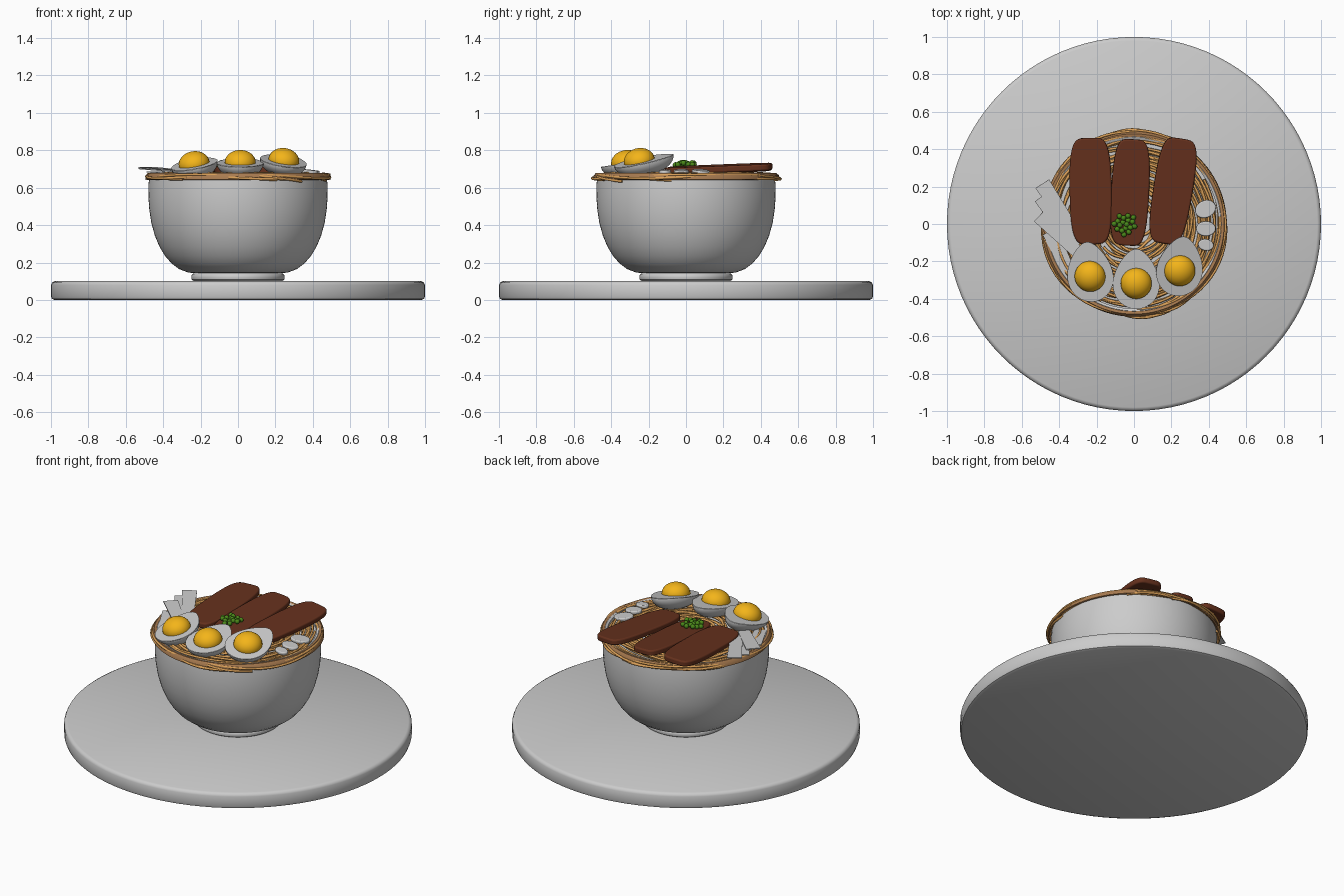
import bpy, bmesh, math, random
from mathutils import Vector, Matrix

if "Cube" in bpy.data.objects:
    bpy.data.objects.remove(bpy.data.objects["Cube"])
random.seed(4)


def material(name, col):
    m = bpy.data.materials.new(name)
    m.diffuse_color = (*col, 1)
    m.use_nodes = True
    m.node_tree.nodes["Principled BSDF"].inputs["Base Color"].default_value = m.diffuse_color
    return m


NOODLE = material("noodle", (0.72, 0.36, 0.10))
RIM = material("rim_brown", (0.40, 0.20, 0.08))
MEAT = material("meat", (0.13, 0.03, 0.012))
YOLK = material("yolk", (0.90, 0.46, 0.01))
GREEN = material("green", (0.07, 0.25, 0.01))


def finish(name, bm, mat=None, angle=40):
    bmesh.ops.recalc_face_normals(bm, faces=bm.faces)
    me = bpy.data.meshes.new(name)
    bm.to_mesh(me)
    bm.free()
    ob = bpy.data.objects.new(name, me)
    bpy.context.collection.objects.link(ob)
    if mat:
        me.materials.append(mat)
    bpy.ops.object.select_all(action='DESELECT')
    ob.select_set(True)
    bpy.context.view_layer.objects.active = ob
    bpy.ops.object.shade_smooth_by_angle(angle=math.radians(angle))
    return ob


def lathe(name, profile, mat=None, closed=False, steps=96):
    bm = bmesh.new()
    vs = [bm.verts.new((r, 0, z)) for r, z in profile]
    pairs = list(zip(vs, vs[1:])) + ([(vs[-1], vs[0])] if closed else [])
    es = [bm.edges.new(p) for p in pairs]
    bmesh.ops.spin(bm, geom=vs + es, axis=(0, 0, 1), cent=(0, 0, 0),
                   steps=steps, angle=2 * math.pi)
    bmesh.ops.remove_doubles(bm, verts=bm.verts, dist=1e-5)
    return finish(name, bm, mat)


def slab(name, outline, thick, bevel, mat=None):
    """Extruded outline, top face at local z = 0, rounded edges."""
    bm = bmesh.new()
    f = bm.faces.new([bm.verts.new((x, y, -thick)) for x, y in outline])
    ext = bmesh.ops.extrude_face_region(bm, geom=[f])
    bmesh.ops.translate(bm, vec=(0, 0, thick),
                        verts=[v for v in ext["geom"] if isinstance(v, bmesh.types.BMVert)])
    ob = finish(name, bm, mat)
    if bevel:
        b = ob.modifiers.new("round", 'BEVEL')
        b.width, b.segments = bevel, 3
    return ob


def place(ob, loc, rx=0, ry=0, rz=0):
    ob.location = loc
    ob.rotation_euler = [math.radians(a) for a in (rx, ry, rz)]


# Serving board and bowl
lathe("board", [(0, 0), (0.98, 0), (0.995, 0.006), (1, 0.02), (1, 0.08),
                (0.994, 0.093), (0.98, 0.1), (0, 0.1)])
lathe("bowl_foot", [(0, 0.1), (0.235, 0.1), (0.247, 0.108), (0.25, 0.12),
                    (0.247, 0.135), (0.235, 0.145), (0, 0.145)])
lathe("bowl", [(0, 0.14), (0.22, 0.14), (0.27, 0.148), (0.315, 0.165), (0.355, 0.195),
               (0.39, 0.235), (0.42, 0.285), (0.445, 0.345), (0.463, 0.41), (0.474, 0.48),
               (0.479, 0.55), (0.478, 0.62), (0.474, 0.67), (0.465, 0.678), (0.452, 0.672),
               (0.452, 0.56), (0.43, 0.42), (0.38, 0.27), (0.29, 0.19), (0, 0.18)])
lathe("broth", [(0, 0.655), (0.455, 0.655)])
lathe("bowl_rim_band", [(0.465, 0.676), (0.482, 0.679), (0.494, 0.664), (0.496, 0.645),
                        (0.488, 0.642), (0.470, 0.660)], RIM, closed=True)


# Noodles: wavering, slightly off-centre arcs
cu = bpy.data.curves.new("noodles", 'CURVE')
cu.dimensions = '3D'
cu.bevel_depth, cu.bevel_resolution = 0.0075, 1
for i in range(48):
    r = 0.06 + 0.43 * (i / 47) ** 0.75
    outer = max(0, (r - 0.42) / 0.07)
    ox, oy = random.uniform(-0.018, 0.018), random.uniform(-0.022, 0.022)
    a0, arc = random.uniform(0, 6.28), random.uniform(3.5, 6.1)
    p1, p2, k = random.uniform(0, 6.28), random.uniform(0, 6.28), random.choice((2, 3, 4))
    n = 64
    sp = cu.splines.new('POLY')
    sp.points.add(n - 1)
    for j in range(n):
        a = a0 + arc * j / (n - 1)
        rr = r + 0.010 * math.sin(k * a + p1)
        z = 0.668 + 0.010 * math.sin(3 * a + p2) - 0.008 * outer
        sp.points[j].co = (ox + rr * math.cos(a), oy + rr * math.sin(a), z, 1)
cu.use_fill_caps = True
noodles = bpy.data.objects.new("noodles", cu)
noodles.data.materials.append(NOODLE)
bpy.context.collection.objects.link(noodles)


# Loose noodle ends hanging over the rim
cu2 = bpy.data.curves.new("loose_noodles", 'CURVE')
cu2.dimensions = '3D'
cu2.bevel_depth, cu2.bevel_resolution = 0.0075, 1
for deg in (-80, -72, -60, -25, 60, 92, 150, 215):
    sp = cu2.splines.new('POLY')
    sp.points.add(11)
    tilt = random.uniform(-0.03, 0.03)
    for j in range(12):
        t = j / 11
        a = math.radians(deg + 32 * (t - 0.5))
        rr = 0.49 + 0.015 * math.sin(t * 3.1)
        sp.points[j].co = (rr * math.cos(a) * 0.96, rr * math.sin(a),
                           0.648 + tilt * (t - 0.5), 1)
loose = bpy.data.objects.new("loose_noodles", cu2)
cu2.use_fill_caps = True
cu2.materials.append(NOODLE)
bpy.context.collection.objects.link(loose)


# Halved eggs: egg-shaped half shell with flat top, plus a yolk dome
def egg(idx, loc, rx, ry, rz):
    bm = bmesh.new()
    bmesh.ops.create_uvsphere(bm, u_segments=40, v_segments=24, radius=1)
    bmesh.ops.bisect_plane(bm, geom=bm.verts[:] + bm.edges[:] + bm.faces[:],
                           plane_co=(0, 0, 0), plane_no=(0, 0, 1), clear_outer=True)
    bmesh.ops.holes_fill(bm, edges=[e for e in bm.edges if e.is_boundary])
    for v in bm.verts:
        w = 0.123 * (1 - 0.22 * v.co.y - 0.10 * v.co.y ** 2)
        v.co = Vector((v.co.x * w, v.co.y * 0.163 + 0.012, v.co.z * 0.085))
    white = finish(f"egg_white_{idx}", bm)
    b = white.modifiers.new("round", 'BEVEL')
    b.width, b.segments, b.angle_limit = 0.006, 2, math.radians(50)
    place(white, loc, rx, ry, rz)
    bm = bmesh.new()
    bmesh.ops.create_uvsphere(bm, u_segments=32, v_segments=16, radius=0.083,
                              matrix=Matrix.Diagonal((1, 1, 0.8, 1)))
    yolk = finish(f"egg_yolk_{idx}", bm, YOLK)
    place(yolk, (loc[0], loc[1] - 0.012, loc[2]), rx, ry, rz)


egg(1, (-0.235, -0.268, 0.728), 10, -11, 4)
egg(2, (0.012, -0.306, 0.735), 9, 0, 0)
egg(3, (0.245, -0.238, 0.745), 11, 10, -6)


# Meat slices: tapered, round-ended slabs
def meat_outline(w0, w1, length):
    pts = []
    for i in range(56):
        a = 2 * math.pi * i / 56
        c, s = math.cos(a), math.sin(a)
        y = math.copysign(abs(s) ** 0.72, s)
        x = math.copysign(abs(c) ** 0.42, c)
        pts.append((x * (w0 + (w1 - w0) * (y + 1) / 2) / 2, y * length / 2))
    return pts


for i, (w0, w1, loc, ry, rz) in enumerate([
        (0.225, 0.225, (-0.232, 0.175, 0.718), -2, 1),
        (0.205, 0.20, (-0.020, 0.168, 0.716), 3, -3),
        (0.205, 0.215, (0.208, 0.175, 0.720), 3, -9)]):
    s = slab(f"meat_slice_{i + 1}", meat_outline(w0, w1, 0.57), 0.035, 0.009, MEAT)
    place(s, loc, 2.2, ry, rz)


# Chopped greens
bm = bmesh.new()
for i in range(18):
    a, r = i * 2.4, 0.060 * math.sqrt((i + 0.3) / 18)
    c = (-0.047 + r * math.cos(a), -0.002 + r * math.sin(a), 0.720 + random.uniform(0, 0.014))
    bmesh.ops.create_uvsphere(bm, u_segments=12, v_segments=8, radius=0.0145,
                              matrix=Matrix.Translation(c))
finish("chopped_greens", bm, GREEN)


# Pale slices on the right
for i, (x, y, rx, ry_, rz) in enumerate([(0.383, 0.08, 0.057, 0.046, 25),
                                         (0.385, -0.025, 0.052, 0.040, 0),
                                         (0.385, -0.112, 0.042, 0.031, -10)]):
    pts = [(rx * math.cos(k * math.pi / 14), ry_ * math.sin(k * math.pi / 14)) for k in range(28)]
    place(slab(f"pale_slice_{i + 1}", pts, 0.02, 0.006), (x, y, 0.695), 0, 6, rz)


# Thin strips leaning over the left rim
for i, (x0, y0, x1, y1, z) in enumerate([(-0.490, 0.215, -0.30, -0.08, 0.712),
                                         (-0.495, 0.145, -0.31, -0.12, 0.705),
                                         (-0.505, 0.045, -0.30, -0.15, 0.708),
                                         (-0.450, -0.04, -0.35, -0.25, 0.688)]):
    d = Vector((x1 - x0, y1 - y0))
    L, w = d.length, 0.043
    s = slab(f"strip_{i + 1}", [(0, -w), (L, -w * 0.8), (L, w * 0.8), (0, w)], 0.006, 0)
    place(s, (x0, y0, z), 0, 3, math.degrees(math.atan2(d.y, d.x)))
